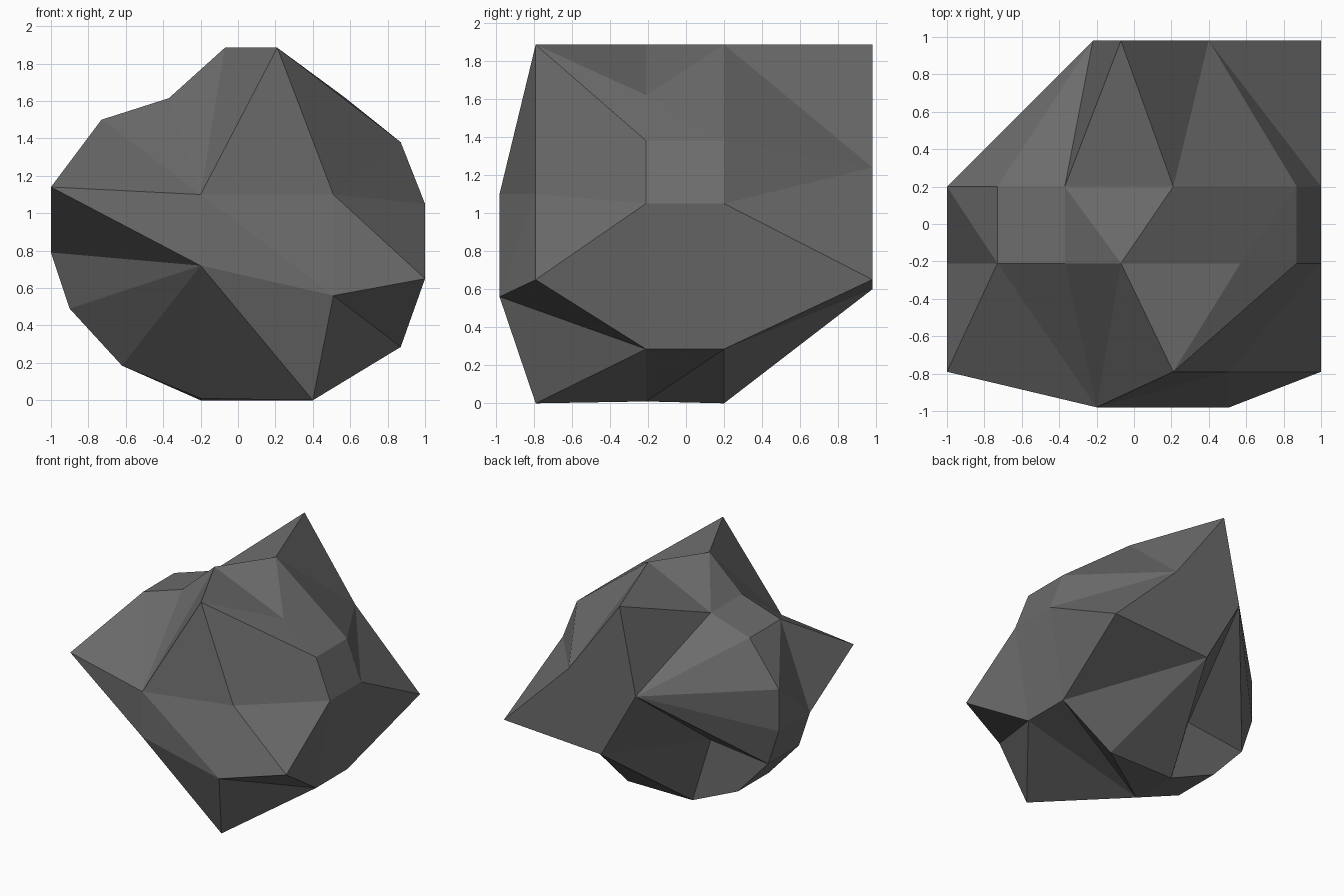
import bpy, bmesh

if "Cube" in bpy.data.objects:
    bpy.data.objects.remove(bpy.data.objects["Cube"])

# Cross-sections of the boulder: depth y -> (x, z) points; dents included
sections = {
    -0.98: [(-.2, 1.10), (-.2, .72), (.51, .56)],                              # a-c
    -0.79: [(.21, 1.885), (.51, 1.10), (1, .65), (.4, 0), (-1, 1.14)],          # d-h
    -0.21: [(-.07, 1.885), (.57, 1.62), (.87, 1.38), (1, 1.05), (.87, .285),
            (-.2, .01), (-.62, .185), (-.9, .49), (-1, .79), (-.73, 1.5),
            (-.37, 1.615)],                                                    # i-s
    0.20: [(.21, 1.885), (.87, 1.38), (1, 1.05), (.87, .285), (.4, 0),
           (-.2, 0), (-.62, .185), (-.9, .49), (-1, .79), (-1, 1.14),
           (-.73, 1.5), (-.37, 1.615), (-.37, .55)],                           # t-y, A-G
    0.98: [(-.07, 1.885), (.4, 1.24), (1, .65), (.1, .6), (-.22, 1.17)],        # H-L
}
labels = iter("abcdefghijklmnopqrstuvwxyABCDEFGHIJKL")

bm = bmesh.new()
pt = {}
for y, section in sections.items():
    for x, z in section:
        pt[next(labels)] = bm.verts.new((x, y, z))


def fan(hub, rim):
    """Facets spreading from one corner to a run of neighbours."""
    for p, q in zip(rim, rim[1:]):
        bm.faces.new((pt[hub], pt[p], pt[q]))


# Front facets
fan("a", "hrsidecbh")
fan("b", "hqpongc")
fan("c", "efmg")
# Right side
fan("e", "dklf")
fan("v", "JIul")
fan("l", "ku")
fan("w", "xnmlvJ")
fan("m", "fl")
# Top
fan("j", "dkutid")
fan("t", "uIHFi")
fan("F", "isrE")
fan("E", "Dr")
# Left side
fan("q", "hrDCBp")
fan("A", "BponyGB")
# Back
fan("L", "HFEDCBGKJIH")
fan("K", "GyxwJ")
# Underside
fan("m", "ng")
fan("n", "yx")
bmesh.ops.recalc_face_normals(bm, faces=bm.faces)

mesh = bpy.data.meshes.new("boulder")
bm.to_mesh(mesh)
bm.free()
stone = bpy.data.materials.new("dark grey stone")
stone.diffuse_color = (0.15, 0.15, 0.15, 1)
stone.use_nodes = True
stone.node_tree.nodes["Principled BSDF"].inputs["Base Color"].default_value = stone.diffuse_color
mesh.materials.append(stone)
boulder = bpy.data.objects.new("boulder", mesh)
bpy.context.collection.objects.link(boulder)
